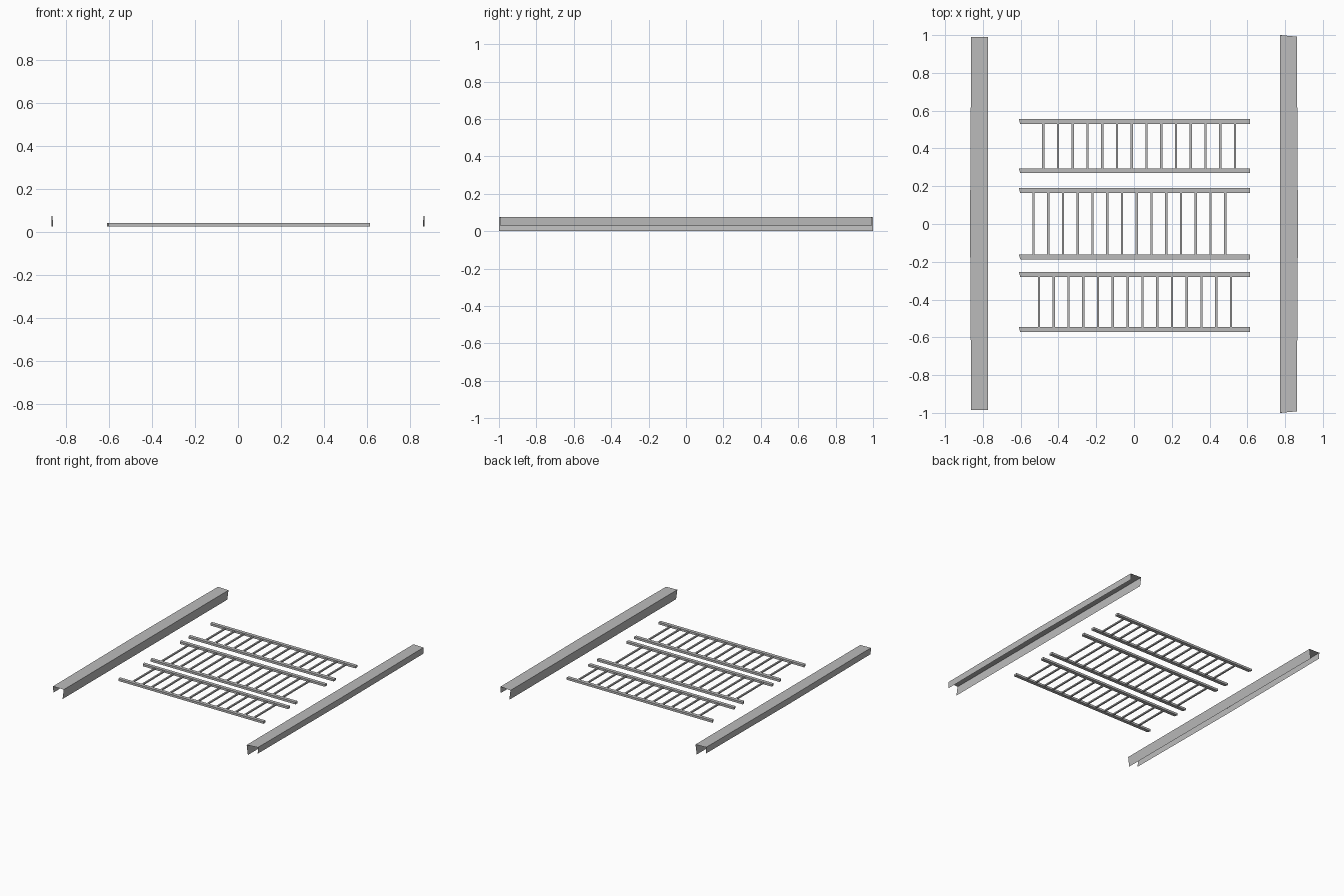
import bpy
import bmesh
from mathutils import Matrix, Vector

cube = bpy.data.objects.get("Cube")
if cube:
    bpy.data.objects.remove(cube, do_unlink=True)

GREY = (0.5, 0.5, 0.5, 1)
metal = bpy.data.materials.new("plain grey")
metal.use_nodes = True
metal.diffuse_color = GREY
metal.node_tree.nodes["Principled BSDF"].inputs["Base Color"].default_value = GREY


def add_object(name, bm):
    mesh = bpy.data.meshes.new(name)
    bm.to_mesh(mesh)
    bm.free()
    mesh.materials.append(metal)
    obj = bpy.data.objects.new(name, mesh)
    bpy.context.collection.objects.link(obj)
    return obj


def add_box(bm, low, high):
    low, high = Vector(low), Vector(high)
    place = Matrix.Translation((low + high) / 2) @ Matrix.Diagonal((*(high - low), 1))
    return bmesh.ops.create_cube(bm, size=1, matrix=place)["verts"]


# Side channels: thin folded sheets, open below, with a longer inner skirt
def channel(name, side, y_back, y_front, skew):
    bm = bmesh.new()
    rows = []
    for y, bow in ((y_front, 0), (0, 0.006), (y_back, 0)):
        profile = [(0.783, 0.004), (0.773, 0.074), (0.862 + bow, 0.076), (0.86 + bow, 0.028)]
        row = []
        for i, (x, z) in enumerate(profile):
            # The outer corners are cut back slightly at both ends
            shift = skew * (i > 1) * ((y < 0) - (y > 0))
            row.append(bm.verts.new((side * x, y + shift, z if i else z - 0.004)))
        rows.append(row)
    for a, b in zip(rows, rows[1:]):
        for i in range(3):
            bm.faces.new((a[i], a[i + 1], b[i + 1], b[i]))
    bmesh.ops.recalc_face_normals(bm, faces=bm.faces)
    if sum(f.normal.z for f in bm.faces) < 0:
        bmesh.ops.reverse_faces(bm, faces=bm.faces)
    add_object(name, bm)


channel("left_channel", 1, 1, -1, 0.008)
channel("right_channel", -1, 0.99, -0.985, 0)


# Flat ladders: two square rails joined by evenly spaced rungs
RAIL = 0.026
RUNGS = 14


def ladder(name, y_low, y_high, first, last):
    bm = bmesh.new()
    for y in (y_low, y_high - RAIL):
        verts = add_box(bm, (-0.602, y, 0.028), (0.614, y + RAIL, 0.044))
        for v in verts:
            if v.co.x < 0 and v.co.y > y + RAIL / 2:
                v.co.x -= 0.008
    for i in range(RUNGS):
        x = first + (last - first) * i / (RUNGS - 1)
        add_box(bm, (x - 0.006, y_low + 0.01, 0.031), (x + 0.006, y_high - 0.01, 0.041))
    add_object(name, bm)


ladder("back_ladder", 0.269, 0.555, -0.48, 0.535)
ladder("middle_ladder", -0.187, 0.19, -0.532, 0.483)
ladder("front_ladder", -0.572, -0.254, -0.503, 0.514)
